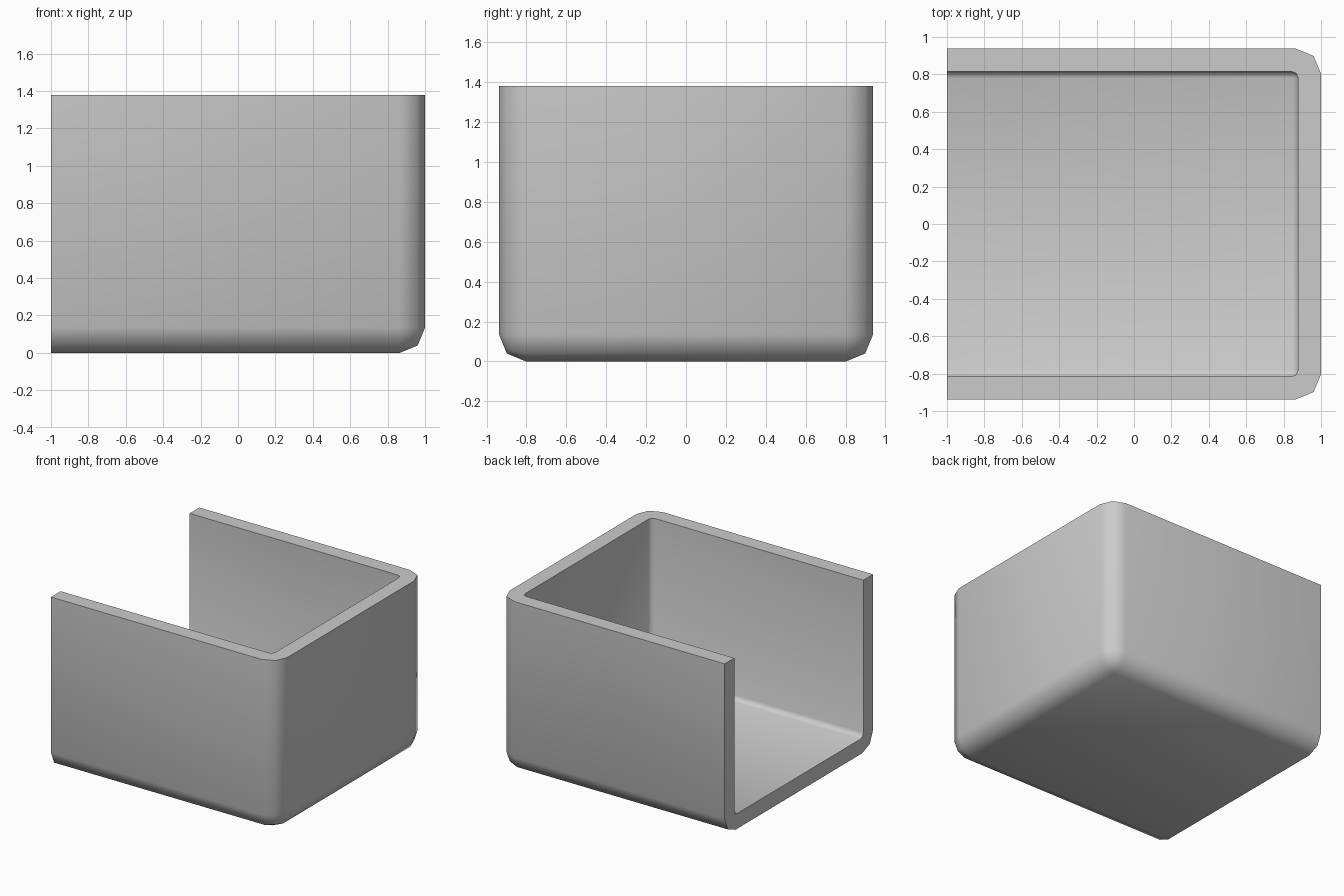
import bpy, bmesh, math
from mathutils import Vector

if "Cube" in bpy.data.objects:
    bpy.data.objects.remove(bpy.data.objects["Cube"])

WIDTH, DEPTH, HEIGHT = 2.0, 1.876, 1.38
WALL, ROUND = 0.122, 0.135

# Outer block
bm = bmesh.new()
bmesh.ops.create_cube(bm, size=1)
for v in bm.verts:
    v.co = Vector((v.co.x * WIDTH, v.co.y * DEPTH, (v.co.z + 0.5) * HEIGHT))


def is_open(face):
    """Top face or left face: the two open sides."""
    face.normal_update()
    return face.normal.z > 0.9 or face.normal.x < -0.9


# Round every edge that does not touch an open side
edges = [e for e in bm.edges if not any(is_open(f) for f in e.link_faces)]
bmesh.ops.bevel(bm, geom=edges, offset=ROUND, offset_type='OFFSET',
                segments=2, profile=0.5, affect='EDGES')

# Remove the open sides
bm.normal_update()
bmesh.ops.delete(bm, geom=[f for f in bm.faces if is_open(f)], context='FACES')

mesh = bpy.data.meshes.new("open_tray")
bm.to_mesh(mesh)
bm.free()
tray = bpy.data.objects.new("open_tray", mesh)
bpy.context.collection.objects.link(tray)

# Wall thickness, inwards
shell = tray.modifiers.new("wall", 'SOLIDIFY')
shell.thickness = WALL
shell.offset = -1
shell.use_even_offset = True
shell.use_quality_normals = True

bpy.context.view_layer.objects.active = tray
tray.select_set(True)
bpy.ops.object.modifier_apply(modifier=shell.name)
bpy.ops.object.shade_smooth_by_angle(angle=math.radians(60))
